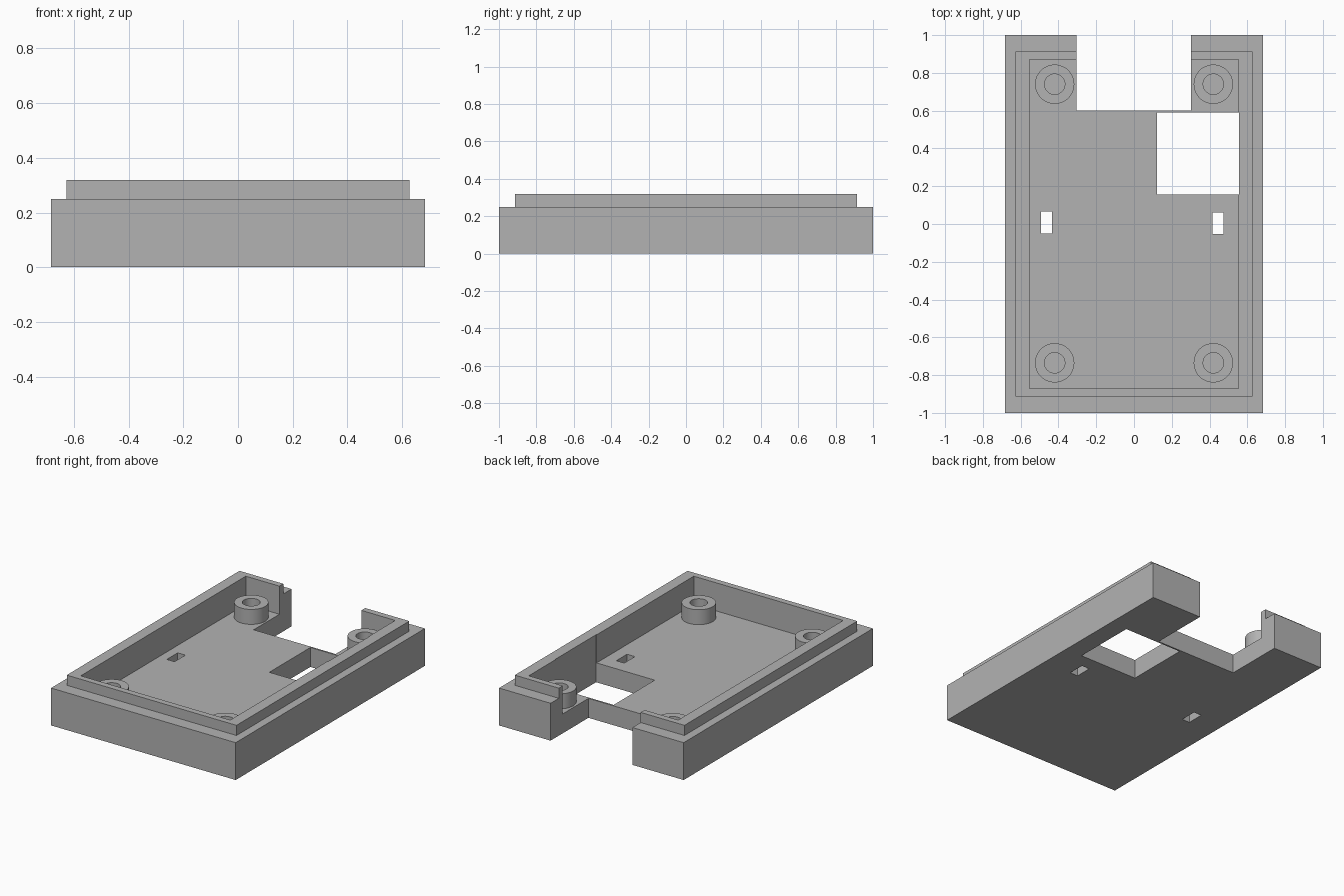
import bpy
import bmesh
import math

old = bpy.data.objects.get("Cube")
if old:
    bpy.data.objects.remove(old, do_unlink=True)

grey = bpy.data.materials.new("plain grey")
grey.use_nodes = True
colour = (0.45, 0.45, 0.45, 1)
grey.diffuse_color = colour
grey.node_tree.nodes["Principled BSDF"].inputs["Base Color"].default_value = colour

FLOOR, SHOULDER, RIM = 0.13, 0.25, 0.318


def make_object(name, bm):
    bmesh.ops.recalc_face_normals(bm, faces=bm.faces)
    mesh = bpy.data.meshes.new(name)
    bm.to_mesh(mesh)
    bm.free()
    mesh.materials.append(grey)
    obj = bpy.data.objects.new(name, mesh)
    bpy.context.collection.objects.link(obj)
    return obj


def skin(bm, loops, closed=False):
    """Join successive vertex loops with quads."""
    pairs = list(zip(loops, loops[1:]))
    if closed:
        pairs.append((loops[-1], loops[0]))
    for a, b in pairs:
        for i in range(len(a)):
            j = (i + 1) % len(a)
            bm.faces.new((a[i], a[j], b[j], b[i]))


def add_box(bm, x0, x1, y0, y1, z0, z1):
    lower, upper = [[bm.verts.new((x, y, z)) for x, y in
                     ((x0, y0), (x1, y0), (x1, y1), (x0, y1))] for z in (z0, z1)]
    skin(bm, [lower, upper])
    bm.faces.new(lower)
    bm.faces.new(upper)


# Tray: stepped rectangle, from the underside over the lip to the inner floor
bm = bmesh.new()
steps = [(0.683, 1.0, 0), (0.683, 1.0, SHOULDER), (0.628, 0.913, SHOULDER),
         (0.628, 0.913, RIM), (0.553, 0.872, RIM), (0.553, 0.872, FLOOR)]
loops = [[bm.verts.new((sx * w, sy * d, z)) for sx, sy in
          ((-1, -1), (1, -1), (1, 1), (-1, 1))] for w, d, z in steps]
skin(bm, loops)
bm.faces.new(loops[0])
bm.faces.new(loops[-1])
tray = make_object("tray", bm)

# Openings: rear notch, square window and two small slots
bm = bmesh.new()
for x0, x1, y0, y1 in ((-0.304, 0.302, 0.6, 1.2), (0.123, 0.557, 0.155, 0.589),
                       (-0.492, -0.435, -0.05, 0.065), (0.415, 0.474, -0.053, 0.06)):
    add_box(bm, x0, x1, y0, y1, -0.1, 0.5)
cutter = make_object("opening_cutter", bm)
cutter.hide_render = True

cut = tray.modifiers.new("openings", "BOOLEAN")
cut.operation = "DIFFERENCE"
cut.solver = "EXACT"
cut.object = cutter
bpy.context.view_layer.objects.active = tray
bpy.ops.object.modifier_apply(modifier=cut.name)
bpy.data.objects.remove(cutter, do_unlink=True)

# Screw posts: hollow cylinders standing on the floor
SIDES = 48
for side, x in (("right", -0.42), ("left", 0.42)):
    for end, y in (("front", -0.735), ("rear", 0.74)):
        bm = bmesh.new()
        rings = [[bm.verts.new((x + r * math.cos(math.tau * i / SIDES),
                                y + r * math.sin(math.tau * i / SIDES), z))
                  for i in range(SIDES)]
                 for r, z in ((0.104, FLOOR - 0.01), (0.104, 0.23),
                              (0.054, 0.23), (0.054, FLOOR - 0.01))]
        skin(bm, rings, closed=True)
        post = make_object(f"{end}_{side}_screw_post", bm)
        bpy.ops.object.select_all(action="DESELECT")
        post.select_set(True)
        bpy.context.view_layer.objects.active = post
        bpy.ops.object.shade_smooth_by_angle(angle=math.radians(30))
